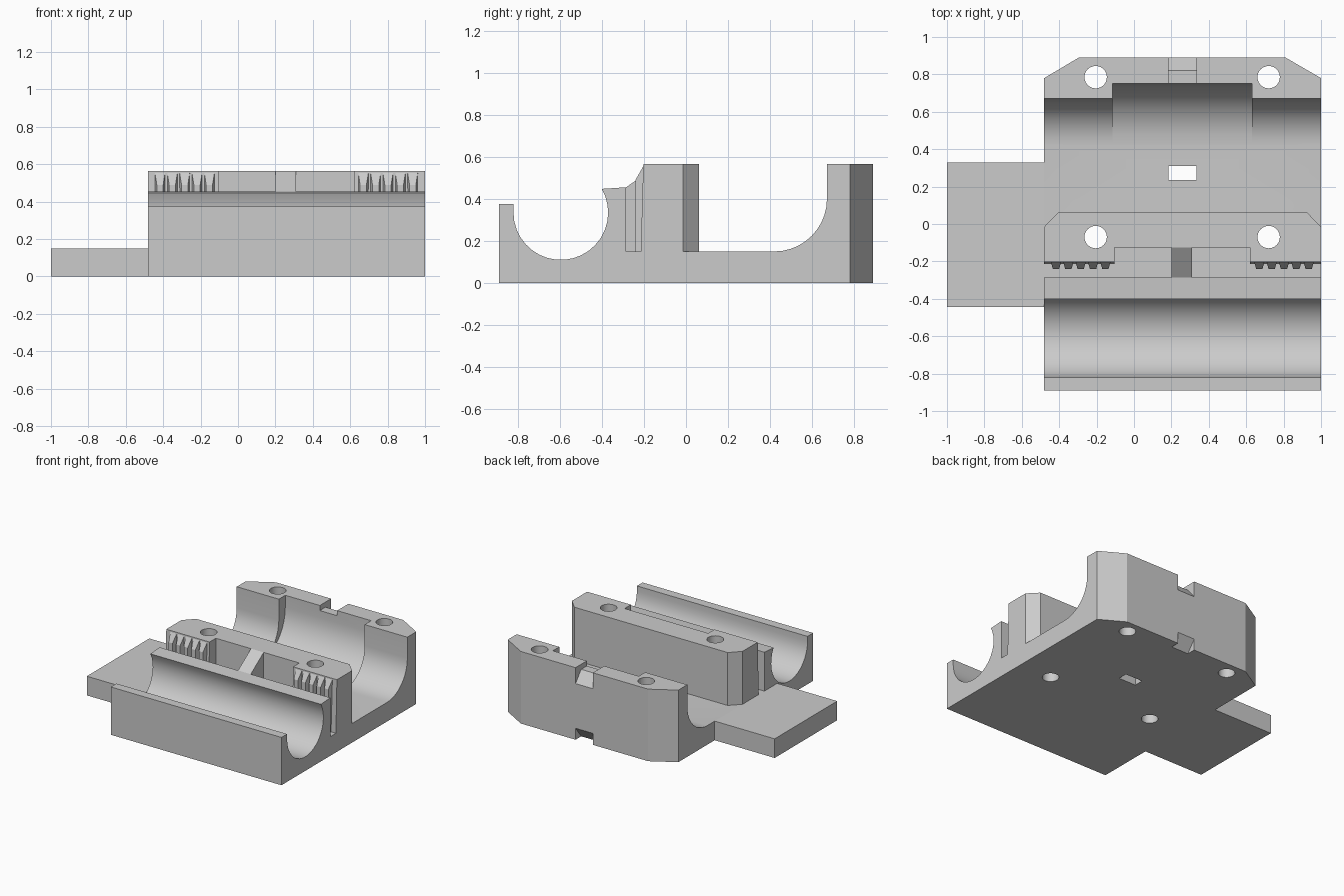
import bpy, bmesh
from math import radians, cos, sin
from mathutils import Vector

cube = bpy.data.objects.get("Cube")
if cube:
    bpy.data.objects.remove(cube, do_unlink=True)

grey = bpy.data.materials.new("light_grey")
grey.use_nodes = True
colour = (0.6, 0.6, 0.6, 1)
grey.diffuse_color = colour
grey.node_tree.nodes["Principled BSDF"].inputs["Base Color"].default_value = colour

LEFT, RIGHT = -0.48, 1.0      # ends of the main body
FLOOR, TOP = 0.15, 0.565
HOLE_X = (-0.205, 0.72)


def finish(name, bm):
    bmesh.ops.recalc_face_normals(bm, faces=bm.faces[:])
    mesh = bpy.data.meshes.new(name)
    bm.to_mesh(mesh)
    bm.free()
    obj = bpy.data.objects.new(name, mesh)
    mesh.materials.append(grey)
    bpy.context.collection.objects.link(obj)
    return obj


def prism(name, points, low, high, axis="x"):
    """Extrude a (y, z) outline along x, or an (x, y) outline along z."""
    bm = bmesh.new()
    place = (lambda a, b: (low, a, b)) if axis == "x" else (lambda a, b: (a, b, low))
    face = bm.faces.new([bm.verts.new(place(a, b)) for a, b in points])
    moved = bmesh.ops.extrude_face_region(bm, geom=[face])["geom"]
    step = high - low
    offset = Vector((step, 0, 0) if axis == "x" else (0, 0, step))
    bmesh.ops.translate(bm, vec=offset, verts=[v for v in moved if isinstance(v, bmesh.types.BMVert)])
    return finish(name, bm)


def box(name, x0, x1, y0, y1, z0, z1):
    return prism(name, [(x0, y0), (x1, y0), (x1, y1), (x0, y1)], z0, z1, "z")


def arc(cy, cz, r, start, end, steps):
    angles = [radians(start + (end - start) * i / steps) for i in range(steps + 1)]
    return [(cy + r * cos(a), cz + r * sin(a)) for a in angles]


def select(obj):
    bpy.ops.object.select_all(action="DESELECT")
    obj.select_set(True)
    bpy.context.view_layer.objects.active = obj


def cut(obj, cutter):
    cutter.hide_render = True
    mod = obj.modifiers.new("cut", "BOOLEAN")
    mod.operation = "DIFFERENCE"
    mod.solver = "EXACT"
    mod.object = cutter
    select(obj)
    bpy.ops.object.modifier_apply(modifier=mod.name)
    bpy.data.objects.remove(cutter, do_unlink=True)


def drill(obj, y):
    for x in HOLE_X:
        cut(obj, prism("hole_cutter", arc(x, y, 0.06, 0, 345, 23), -0.1, 0.7, "z"))


# Main body: front rod cradle, slot, floor and curved back wall
cradle = arc(-0.595, 0.335, 0.225, 180, 390, 20)
back_curve = arc(0.42, 0.40, 0.25, 270, 360, 10)
profile = ([(-0.89, 0), (-0.89, 0.375), (-0.82, 0.375)] + cradle
           + [(-0.285, 0.455), (-0.285, FLOOR)] + back_curve
           + [(0.67, TOP), (0.89, TOP), (0.89, 0)])
body = prism("body", profile, LEFT, RIGHT)

# Deeper curved pocket in the back wall
pocket = arc(0.43, 0.47, 0.32, 270, 360, 10) + [(0.75, 0.7), (0.43, 0.7)]
cut(body, prism("pocket_cutter", pocket, -0.115, 0.63))

# Chamfered back corners
for points in ([(LEFT, 0.78), (-0.295, 0.89), (-0.6, 1.0), (-0.6, 0.78)],
               [(RIGHT, 0.78), (0.81, 0.89), (1.1, 1.0), (1.1, 0.78)]):
    cut(body, prism("corner_cutter", points, -0.1, 0.7, "z"))

# Tie slot through the floor, with notches at the top and bottom of the back wall
cut(body, box("slot_cutter", 0.185, 0.335, 0.235, 0.31, -0.1, 0.3))
notch = [(0.7, 0.525), (0.82, 0.525), (0.89, 0.44), (0.95, 0.44), (0.95, 0.7), (0.7, 0.7)]
cut(body, prism("top_notch_cutter", notch, 0.185, 0.335))
notch = [(0.82, 0), (0.89, 0.09), (0.95, 0.09), (0.95, -0.1), (0.82, -0.1)]
cut(body, prism("bottom_notch_cutter", notch, 0.185, 0.335))

for y in (-0.07, 0.785):
    drill(body, y)

# Centre wall with chamfered back corners and a recess in the front
plan = [(LEFT, -0.215), (-0.105, -0.215), (-0.105, -0.125), (0.62, -0.125),
        (0.62, -0.215), (RIGHT, -0.215), (RIGHT, -0.015), (0.925, 0.062),
        (-0.405, 0.062), (LEFT, -0.015)]
wall = prism("centre_wall", plan, FLOOR, TOP, "z")
for v in wall.data.vertices:      # front face leans back slightly
    if v.co.z > 0.5 and v.co.y < -0.2:
        v.co.y = -0.203
drill(wall, -0.07)

# Sloping rib in the recess
rib = prism("rib", [(-0.285, FLOOR), (-0.285, 0.455), (-0.125, TOP), (-0.125, FLOOR)], 0.2, 0.31)

# Belt teeth on both ends of the centre wall
for side, first in (("right", -0.417), ("left", 0.67)):
    bm = bmesh.new()
    for i in range(5):
        x = first + 0.066 * i
        corners = [(x + s * w, y, z) for s in (-1, 1)
                   for w, y, z in ((0.028, -0.2, FLOOR), (0.028, -0.2, 0.56),
                                   (0.017, -0.24, FLOOR), (0.017, -0.24, 0.49))]
        verts = [bm.verts.new(c) for c in corners]
        bmesh.ops.convex_hull(bm, input=verts)
    finish(side + "_belt_teeth", bm)

# Side plate
plate = box("side_plate", -1.0, LEFT, -0.445, 0.33, 0, FLOOR)

for obj in (body, wall):
    select(obj)
    bpy.ops.object.shade_smooth_by_angle(angle=radians(30))
